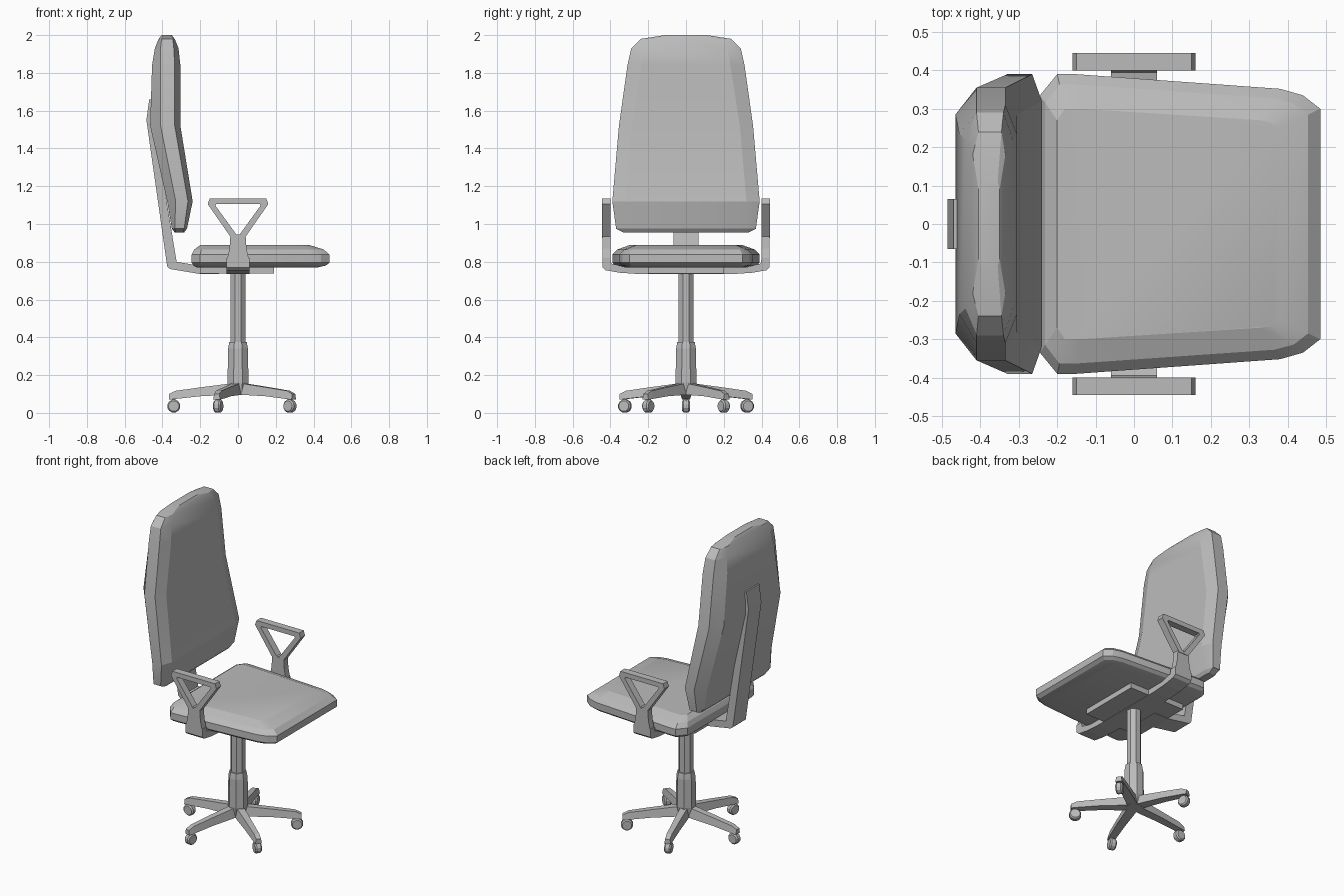
import bpy, bmesh, math
from mathutils import Matrix, Vector

cube = bpy.data.objects.get("Cube")
if cube:
    bpy.data.objects.remove(cube, do_unlink=True)

grey = bpy.data.materials.new("chair grey")
grey.use_nodes = True
grey.diffuse_color = (0.5, 0.5, 0.5, 1)
grey.node_tree.nodes["Principled BSDF"].inputs["Base Color"].default_value = grey.diffuse_color


def loft(name, rings, closed=False, smooth=None):
    """Skin a list of equal-length point rings, capped or joined end to start."""
    bm = bmesh.new()
    loops = [[bm.verts.new(p) for p in ring] for ring in rings]
    pairs = list(zip(loops, loops[1:]))
    if closed:
        pairs.append((loops[-1], loops[0]))
    else:
        bm.faces.new(loops[0][::-1])
        bm.faces.new(loops[-1])
    n = len(loops[0])
    for a, b in pairs:
        for i in range(n):
            j = (i + 1) % n
            bm.faces.new((a[i], a[j], b[j], b[i]))
    bmesh.ops.recalc_face_normals(bm, faces=bm.faces)
    mesh = bpy.data.meshes.new(name)
    bm.to_mesh(mesh)
    bm.free()
    mesh.materials.append(grey)
    ob = bpy.data.objects.new(name, mesh)
    bpy.context.collection.objects.link(ob)
    if smooth:
        bpy.ops.object.select_all(action="DESELECT")
        ob.select_set(True)
        bpy.context.view_layer.objects.active = ob
        bpy.ops.object.shade_smooth_by_angle(angle=math.radians(smooth))
    return ob


def xz(points, y):
    return [(x, y, z) for x, z in points]


def circle(r, z, n=8):
    return [(r * math.cos(math.tau * (i + .5) / n), r * math.sin(math.tau * (i + .5) / n), z)
            for i in range(n)]


def mirrored(points, axis):
    """Continue a half outline with its mirror image."""
    flip = [(-a, b) if axis == 0 else (a, -b) for a, b in reversed(points)]
    return points + flip


# Seat cushion: stacked outlines, tapering towards +x
rim = mirrored([(-.245, .335), (-.2, .39), (-.15, .39), (.38, .352), (.44, .335), (.485, .3)], 1)
crown = mirrored([(-.2, .27), (-.18, .3), (-.14, .3), (.33, .27), (.36, .265), (.38, .25)], 1)


def blend(t, z):
    return [(a + (c - a) * t, b + (d - b) * t, z) for (a, b), (c, d) in zip(rim, crown)]


loft("seat_cushion", [blend(.6, .77), blend(.2, .78), blend(0, .795),
                      blend(0, .838), blend(.3, .865), blend(1, .888)], smooth=20)

# Backrest cushion: height, rim half width, face half width, four depths
rows = [(.955, .33, .31, -.335, -.33, -.29, -.285),
        (.975, .37, .315, -.35, -.335, -.285, -.27),
        (1.12, .39, .32, -.375, -.33, -.265, -.24),
        (1.52, .355, .285, -.465, -.41, -.335, -.305),
        (1.84, .31, .235, -.455, -.41, -.335, -.305),
        (1.93, .29, .22, -.44, -.41, -.34, -.315),
        (1.98, .24, .18, -.42, -.405, -.345, -.335),
        (2.0, .11, .09, -.405, -.4, -.355, -.35)]
sections = []
for z, wide, face, *depth in rows:
    half = list(zip(depth, (face, wide, wide, face)))
    sections.append([(x, y, z) for x, y in mirrored(half, 1)])
loft("backrest_cushion", sections, smooth=20)

# Bent bar that carries the backrest
bar = [(-.47, 1.66), (-.485, 1.55), (-.375, .775), (-.36, .762), (-.2, .735), (-.1, .735),
       (-.1, .775), (-.2, .778), (-.325, .8), (-.44, 1.5), (-.455, 1.66)]
loft("backrest_bar", [xz(bar, -.065), xz(bar, .065)])

# Mounting plate under the seat
plate = [(-.2, -.2), (.19, -.2), (.19, .2), (-.2, .2)]
loft("seat_plate", [[(x, y, z) for x, y in plate] for z in (.737, .775)])

# U-shaped bracket joining both armrests
outer = [(.442, .82), (.442, .77), (.425, .755), (.35, .742), (.25, .735)]
inner = [(.2, .775), (.34, .778), (.395, .79), (.4, .82)]
half = outer + [(0, .735)]
bracket = mirrored(half[:-1], 0) + [(-y, z) for y, z in reversed(inner[::-1])][::-1] + inner
loft("arm_bracket", [[(x, y, z) for y, z in bracket] for x in (-.06, .06)])

# Armrests: upright and triangular loop on each side
post = mirrored([(-.06, .8), (-.045, .87), (-.04, .945)], 0)
loop_out = mirrored([(-.035, .925), (-.16, 1.105), (-.15, 1.135)], 0)
loop_in = mirrored([(-.004, .938), (-.12, 1.098), (-.115, 1.105)], 0)
for side, s in (("left", 1), ("right", -1)):
    near, far = s * .4, s * .445
    loft(side + "_arm_post", [xz(post, s * .401), xz(post, s * .442)])
    loft(side + "_arm_loop", [xz(loop_out, near), xz(loop_out, far),
                              xz(loop_in, far), xz(loop_in, near)], closed=True)

# Gas column and sleeve
loft("column", [circle(.043, .3), circle(.043, .737)])
loft("column_sleeve", [circle(.05, .095), circle(.06, .16), circle(.057, .34),
                       circle(.05, .375)])

# Five-legged star base with casters
leg = [(0, .165, .1, .03), (.06, .153, .095, .03), (.2, .135, .088, .026),
       (.33, .117, .074, .022), (.365, .1, .07, .02)]
for k in range(5):
    turn = Matrix.Rotation(math.pi + k * math.tau / 5, 4, "Z")
    rings = [[(r, -w, low), (r, w, low), (r, w * .7, top), (r, -w * .7, top)]
             for r, top, low, w in leg]
    loft(f"base_leg_{k + 1}", rings).matrix_world = turn
    wheel = [[(.34 + x, y, .036 + z) for x, z, _ in circle(r, 0, 12)]
             for y, r in ((-.02, .028), (-.012, .035), (.012, .035), (.02, .028))]
    loft(f"caster_{k + 1}", wheel).matrix_world = turn
    stem = [[(.34 + x, y, z) for x, y, _ in circle(.012, 0, 6)] for z in (.04, .09)]
    loft(f"caster_stem_{k + 1}", stem).matrix_world = turn
